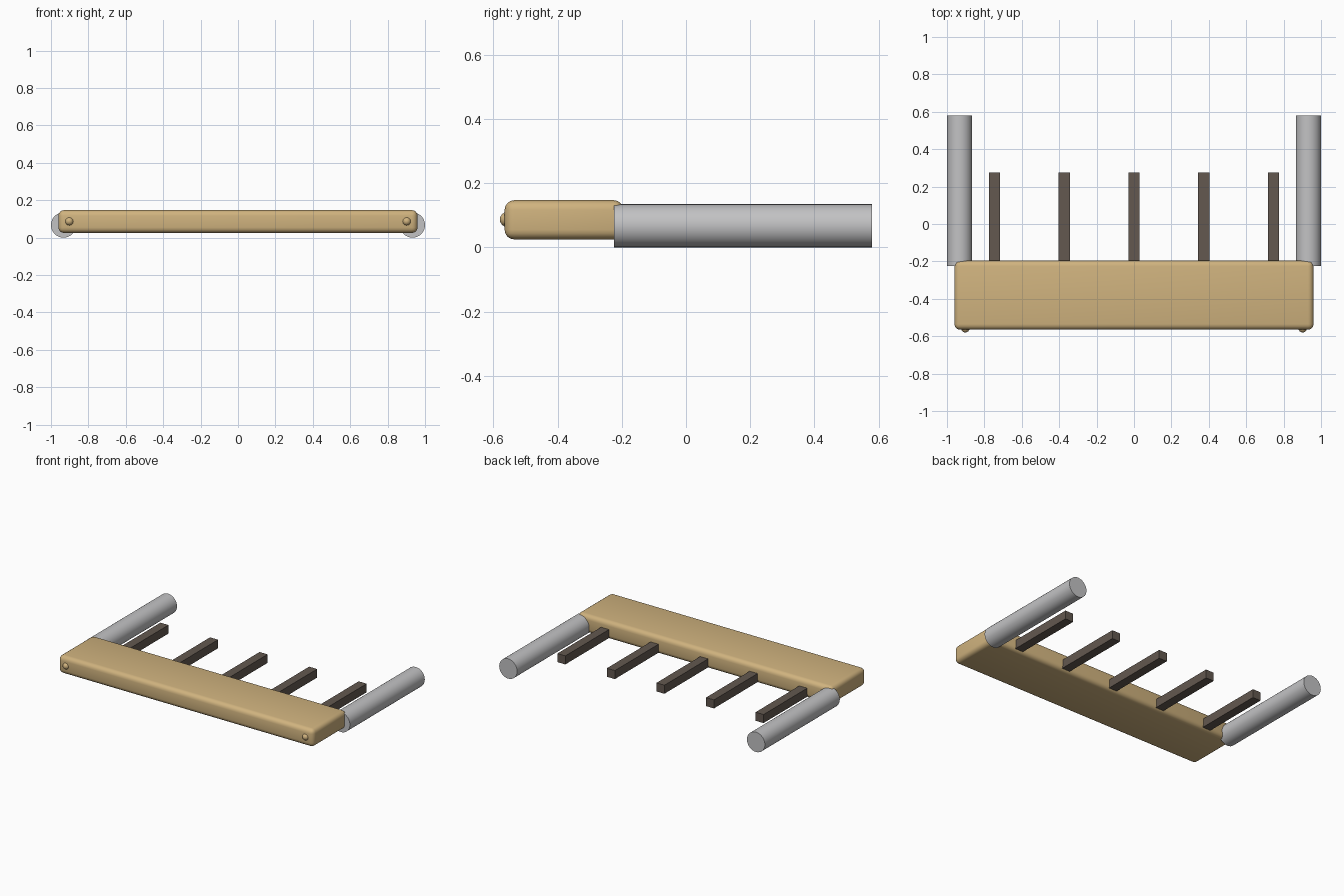
import bpy
import math

if "Cube" in bpy.data.objects:
    bpy.data.objects.remove(bpy.data.objects["Cube"])


def material(name, rgb):
    m = bpy.data.materials.new(name)
    m.diffuse_color = (*rgb, 1)
    m.use_nodes = True
    m.node_tree.nodes["Principled BSDF"].inputs["Base Color"].default_value = m.diffuse_color
    return m


WOOD = material("tan wood", (0.63, 0.45, 0.21))
METAL = material("light grey metal", (0.54, 0.54, 0.55))
DARK = material("dark brown", (0.125, 0.098, 0.08))


def finish(name, mat, smooth=True):
    ob = bpy.context.object
    ob.name = name
    ob.data.materials.append(mat)
    if smooth:
        bpy.ops.object.shade_smooth_by_angle(angle=math.radians(35))
    return ob


def box(name, lo, hi, mat, bevel=0):
    bpy.ops.mesh.primitive_cube_add(size=1, location=[(a + b) / 2 for a, b in zip(lo, hi)])
    bpy.context.object.scale = [b - a for a, b in zip(lo, hi)]
    bpy.ops.object.transform_apply(location=False, rotation=False, scale=True)
    if bevel:
        mod = bpy.context.object.modifiers.new("Rounded edges", 'BEVEL')
        mod.width = bevel
        mod.segments = 4
        bpy.ops.object.modifier_apply(modifier=mod.name)
    return finish(name, mat, bool(bevel))


# Rounded wooden board
box("board", (-0.96, -0.565, 0.025), (0.96, -0.195, 0.147), WOOD, 0.03)

# Five dark slats behind the board
for i in range(5):
    x = (i - 2) * 0.373
    box(f"slat_{i + 1}", (x - 0.03, -0.225, 0.038), (x + 0.03, 0.275, 0.096), DARK)

for side, s in (("left", -1), ("right", 1)):
    # Metal rails
    bpy.ops.mesh.primitive_cylinder_add(vertices=32, radius=0.0675, depth=0.805,
                                        location=(s * 0.9325, 0.1775, 0.0675),
                                        rotation=(math.pi / 2, 0, 0))
    finish(f"{side}_rail", METAL)
    # Small round studs on the front edge
    bpy.ops.mesh.primitive_uv_sphere_add(segments=12, ring_count=8, radius=0.023,
                                         location=(s * 0.902, -0.557, 0.087),
                                         rotation=(math.pi / 2, 0, 0))
    finish(f"{side}_stud", WOOD)
